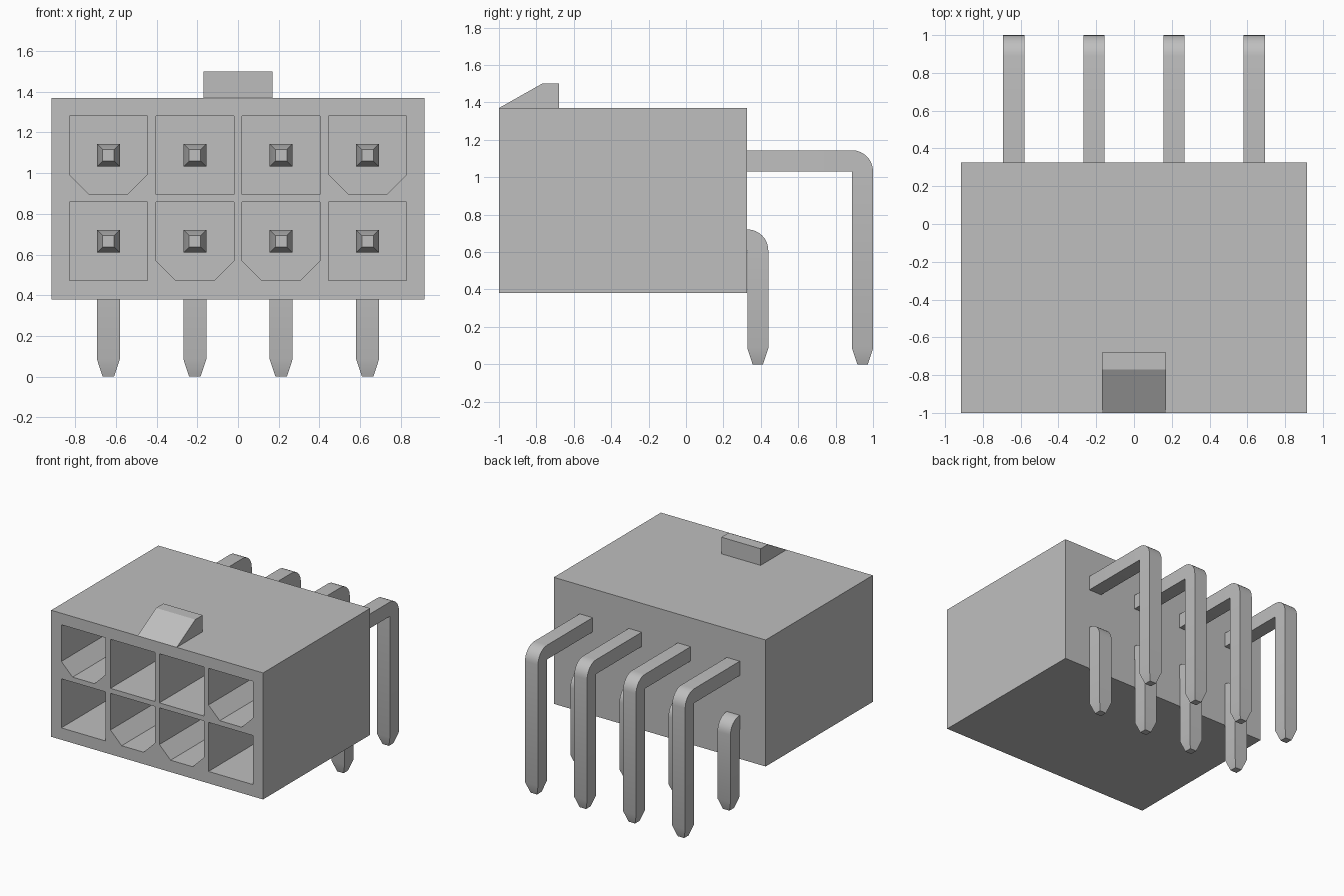
import bpy, bmesh, math
from mathutils import Vector

cube = bpy.data.objects.get("Cube")
if cube:
    bpy.data.objects.remove(cube, do_unlink=True)

GREY = (0.52, 0.52, 0.52, 1)
grey = bpy.data.materials.new("light grey")
grey.use_nodes = True
grey.diffuse_color = GREY
grey.node_tree.nodes["Principled BSDF"].inputs["Base Color"].default_value = GREY

COLUMNS = (-0.637, -0.212, 0.212, 0.637)
LOW, HIGH = 0.665, 1.088      # row heights
HALF, TIP = 0.056, 0.028      # pin half thickness, blunt end half thickness
FRONT, BACK = -1.0, 0.325     # housing faces
BOTTOM, TOP = 0.38, 1.37


def finish(name, bm):
    bmesh.ops.recalc_face_normals(bm, faces=bm.faces)
    mesh = bpy.data.meshes.new(name)
    bm.to_mesh(mesh)
    bm.free()
    obj = bpy.data.objects.new(name, mesh)
    bpy.context.collection.objects.link(obj)
    mesh.materials.append(grey)
    return obj


def prism(bm, outline, offset):
    """Extrude a closed outline of 3D points by an offset."""
    face = bm.faces.new([bm.verts.new(p) for p in outline])
    new = bmesh.ops.extrude_face_region(bm, geom=[face])["geom"]
    verts = [v for v in new if isinstance(v, bmesh.types.BMVert)]
    bmesh.ops.translate(bm, verts=verts, vec=offset)


def activate(obj):
    bpy.ops.object.select_all(action="DESELECT")
    obj.select_set(True)
    bpy.context.view_layer.objects.active = obj


# Housing block
bm = bmesh.new()
w = 0.917
prism(bm, [(-w, FRONT, BOTTOM), (w, FRONT, BOTTOM), (w, FRONT, TOP), (-w, FRONT, TOP)],
      Vector((0, BACK - FRONT, 0)))
housing = finish("housing", bm)

# Sockets: square, or with the lower corners cut off
bm = bmesh.new()
h, c = 0.192, 0.097
for row in (LOW, HIGH):
    for x in COLUMNS:
        outer = abs(x) > 0.4
        if outer == (row == HIGH):
            shape = [(-h, h), (-h, c - h), (c - h, -h), (h - c, -h), (h, c - h), (h, h)]
        else:
            shape = [(-h, h), (-h, -h), (h, -h), (h, h)]
        prism(bm, [(x + a, FRONT - 0.1, row + b) for a, b in shape], Vector((0, 1.15, 0)))
cutter = finish("socket_cutter", bm)
cutter.hide_render = True
cut = housing.modifiers.new("sockets", "BOOLEAN")
cut.operation = "DIFFERENCE"
cut.solver = "EXACT"
cut.object = cutter
activate(housing)
bpy.ops.object.modifier_apply(modifier=cut.name)
bpy.data.objects.remove(cutter, do_unlink=True)

# Locking ramp on the top
bm = bmesh.new()
ramp = [(FRONT, TOP - 0.005), (FRONT, TOP), (-0.77, 1.5), (-0.68, 1.5), (-0.68, TOP - 0.005)]
prism(bm, [(-0.17, y, z) for y, z in ramp], Vector((0.34, 0, 0)))
finish("locking_ramp", bm)


def bent_pin(name, x, row, back):
    """Loft a square section along the contact, around the bend and down the leg."""
    mid, inner, under = back - HALF, back - 2 * HALF, row - HALF
    # each station: (inner y, z), (outer y, z), half width
    stations = [((-0.45, row - TIP), (-0.45, row + TIP), TIP),
                ((-0.365, under), (-0.365, row + HALF), HALF)]
    for i in range(9):
        a = math.radians(90 * i / 8)
        outer = (inner + 2 * HALF * math.sin(a), under + 2 * HALF * math.cos(a))
        stations.append(((inner, under), outer, HALF))
    stations += [((inner, 0.085), (back, 0.085), HALF),
                 ((mid - TIP, 0), (mid + TIP, 0), TIP)]
    bm = bmesh.new()
    rings = [[bm.verts.new((x + s * half, *p)) for s, p in ((-1, a), (1, a), (1, b), (-1, b))]
             for a, b, half in stations]
    for r, q in zip(rings, rings[1:]):
        for k in range(4):
            n = (k + 1) % 4
            bm.faces.new((r[k], r[n], q[n], q[k]))
    bm.faces.new(rings[0])
    bm.faces.new(rings[-1])
    bmesh.ops.remove_doubles(bm, verts=bm.verts, dist=0.0005)
    pin = finish(name, bm)
    activate(pin)
    bpy.ops.object.shade_smooth_by_angle(angle=math.radians(30))


# Contact pins, long ones above and short ones below
for i, x in enumerate(COLUMNS, 1):
    bent_pin(f"upper_pin_{i}", x, HIGH, 1.0)
    bent_pin(f"lower_pin_{i}", x, LOW, 0.44)
